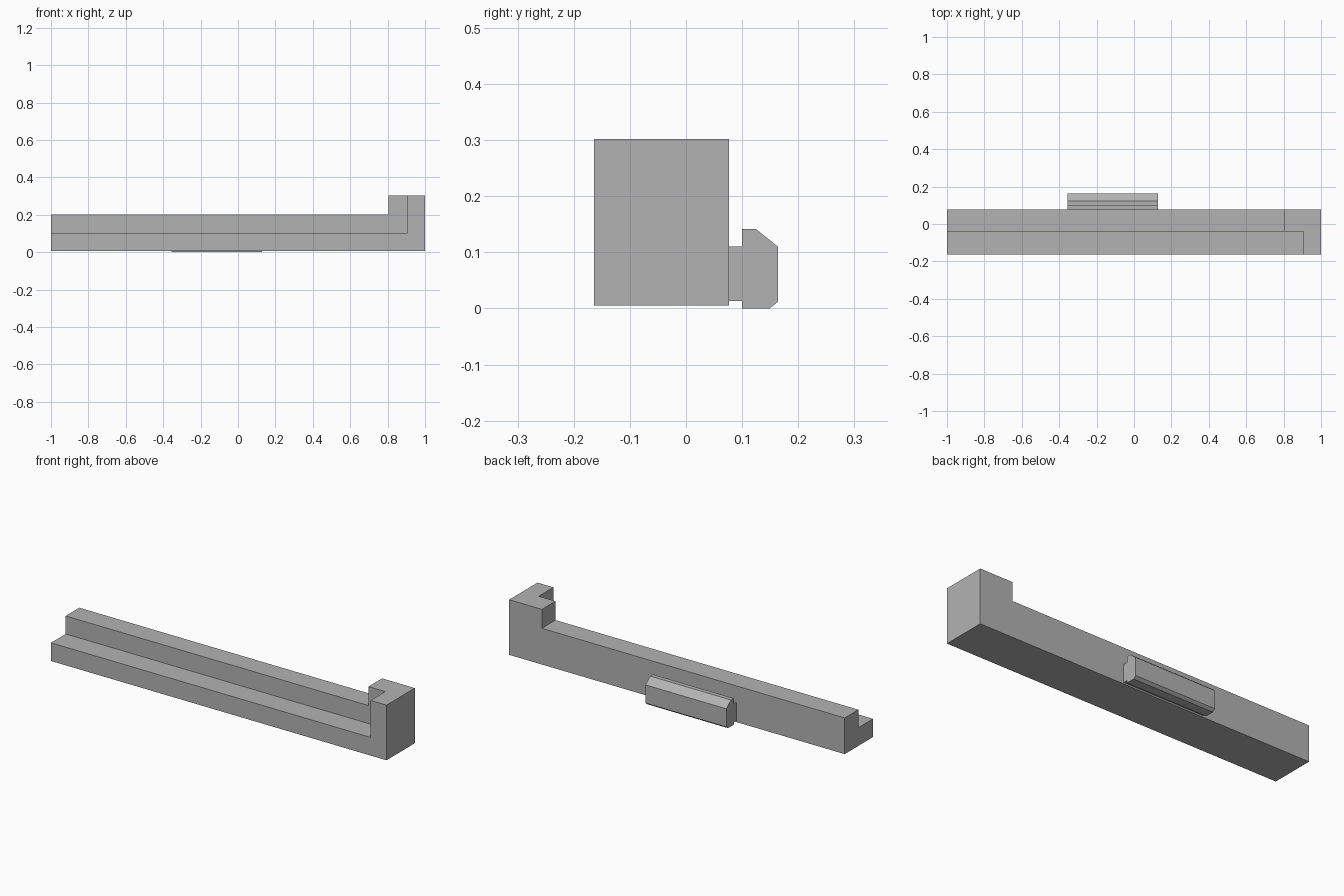
import bpy
import bmesh

cube = bpy.data.objects.get("Cube")
if cube:
    bpy.data.objects.remove(cube, do_unlink=True)

grey = bpy.data.materials.new("plain grey")
grey.use_nodes = True
colour = (0.45, 0.45, 0.45, 1)
grey.diffuse_color = colour
grey.node_tree.nodes["Principled BSDF"].inputs["Base Color"].default_value = colour


def extrude_x(name, profile, x0, x1):
    """Extrude a closed (y, z) profile along x."""
    bm = bmesh.new()
    face = bm.faces.new([bm.verts.new((x0, y, z)) for y, z in profile])
    out = bmesh.ops.extrude_face_region(bm, geom=[face])
    moved = [v for v in out["geom"] if isinstance(v, bmesh.types.BMVert)]
    bmesh.ops.translate(bm, verts=moved, vec=(x1 - x0, 0, 0))
    bmesh.ops.recalc_face_normals(bm, faces=bm.faces)
    mesh = bpy.data.meshes.new(name)
    bm.to_mesh(mesh)
    bm.free()
    mesh.materials.append(grey)
    obj = bpy.data.objects.new(name, mesh)
    bpy.context.collection.objects.link(obj)
    return obj


def box(name, x0, x1, y0, y1, z0, z1):
    return extrude_x(name, [(y0, z0), (y1, z0), (y1, z1), (y0, z1)], x0, x1)


def cut(target, cutter):
    """Subtract the cutter from the target and discard it."""
    cutter.hide_render = True
    mod = target.modifiers.new("cut", "BOOLEAN")
    mod.operation = "DIFFERENCE"
    mod.solver = "EXACT"
    mod.object = cutter
    bpy.context.view_layer.objects.active = target
    bpy.ops.object.modifier_apply(modifier=mod.name)
    bpy.data.objects.remove(cutter, do_unlink=True)


# Stepped rail with a raised L-shaped end stop
rail = box("rail_body", -1, 1, -0.164, 0.077, 0.005, 0.302)
cut(rail, box("top_cutter", -1.1, 0.805, -0.3, 0.3, 0.2, 0.5))
cut(rail, box("ledge_cutter", -1.1, 0.905, -0.3, -0.039, 0.103, 0.6))

# Chamfered mounting clip on a short neck at the back
clip_profile = [
    (0.077, 0.013), (0.1, 0.013), (0.1, 0), (0.149, 0), (0.164, 0.012),
    (0.164, 0.11), (0.124, 0.142), (0.1, 0.142), (0.1, 0.11), (0.077, 0.11),
]
extrude_x("mounting_clip", clip_profile, -0.355, 0.127)
